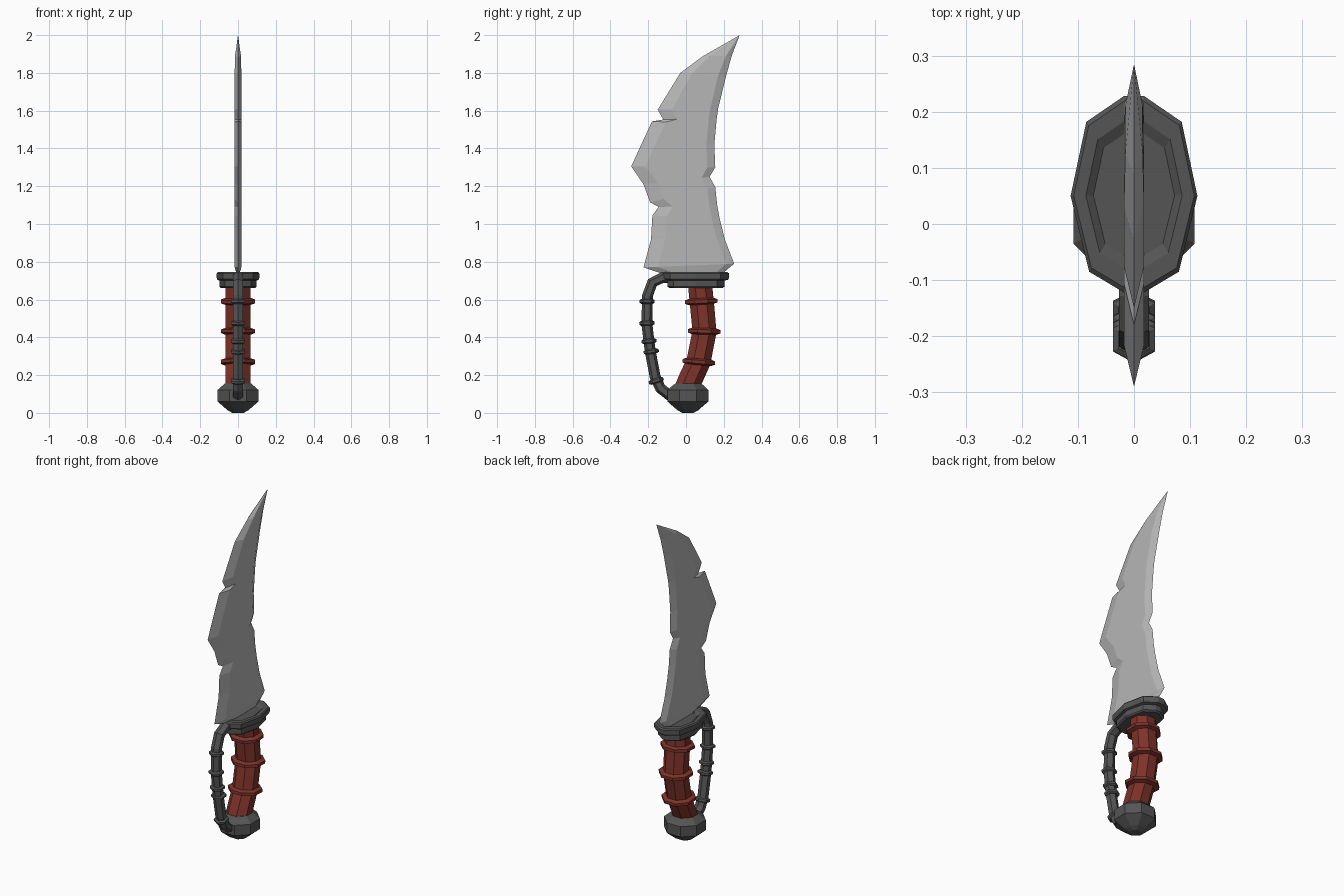
import bpy, bmesh, math
from mathutils import Vector

if "Cube" in bpy.data.objects:
    bpy.data.objects.remove(bpy.data.objects["Cube"])


def material(name, rgb):
    m = bpy.data.materials.new(name)
    m.diffuse_color = (*rgb, 1)
    m.use_nodes = True
    m.node_tree.nodes["Principled BSDF"].inputs["Base Color"].default_value = m.diffuse_color
    return m


STEEL = material("pale steel", (0.47, 0.47, 0.47))
IRON = material("dark iron", (0.09, 0.09, 0.09))
RED = material("red leather", (0.21, 0.033, 0.023))


def loft(name, rings, mat):
    """Skin a list of equal-length point rings and cap both ends."""
    bm = bmesh.new()
    rows = [[bm.verts.new(p) for p in r] for r in rings]
    n = len(rows[0])
    for a, b in zip(rows, rows[1:]):
        for i in range(n):
            j = (i + 1) % n
            bm.faces.new((a[i], a[j], b[j], b[i]))
    bm.faces.new(rows[0])
    bm.faces.new(rows[-1])
    bmesh.ops.recalc_face_normals(bm, faces=bm.faces)
    me = bpy.data.meshes.new(name)
    bm.to_mesh(me)
    bm.free()
    me.materials.append(mat)
    ob = bpy.data.objects.new(name, me)
    bpy.context.collection.objects.link(ob)
    return ob


def ring(y, z, rx, ry, tilt=0.0, n=8):
    """Flat-sided polygon ring; tilt leans it in the YZ plane.
    rx, ry are distances to the flat sides."""
    k = 1 / math.cos(math.pi / n)
    pts = []
    for i in range(n):
        a = (i + 0.5) * 2 * math.pi / n
        u = ry * k * math.sin(a)
        pts.append((rx * k * math.cos(a), y + u * math.cos(tilt), z + u * math.sin(tilt)))
    return pts


def collar(name, y, z, rx, ry, h, tilt, mat, n=8):
    """Raised band around a bar, with a bevelled rim."""
    ax = Vector((0, -math.sin(tilt), math.cos(tilt)))
    rows = []
    for t, s in ((-0.5, 0.75), (-0.25, 1), (0.25, 1), (0.5, 0.75)):
        rows.append(ring(y + ax.y * h * t, z + ax.z * h * t, rx * s, ry * s, tilt, n))
    return loft(name, rows, mat)


# Blade: pairs of points on the cutting edge and the back (y, z, y, z)
blade_rows = [
    (-0.12, 0.735, 0.19, 0.735), (-0.225, 0.77, 0.255, 0.79),
    (-0.185, 0.92, 0.205, 0.92), (-0.178, 1.045, 0.178, 1.03),
    (-0.145, 1.09, 0.165, 1.10), (-0.19, 1.115, 0.155, 1.195),
    (-0.225, 1.21, 0.125, 1.25), (-0.29, 1.305, 0.155, 1.30),
    (-0.235, 1.425, 0.15, 1.42), (-0.18, 1.543, 0.16, 1.53),
    (-0.12, 1.553, 0.163, 1.56), (-0.15, 1.605, 0.17, 1.61),
    (-0.03, 1.80, 0.21, 1.775), (0.087, 1.887, 0.242, 1.89),
    (0.282, 1.998, 0.284, 2.0)]
rings = []
for i, (ya, za, yb, zb) in enumerate(blade_rows):
    a, b = Vector((0, ya, za)), Vector((0, yb, zb))
    w = (b - a).length
    d = (b - a) / w
    p, q = a + d * min(0.075, w * 0.25), b - d * min(0.042, w * 0.2)
    t = Vector((0.008 if i == 0 else min(0.018, w * 0.1), 0, 0))
    rings.append([a, p + t, q + t, b, q - t, p - t])
loft("blade", rings, STEEL)

# Hand guard: ten-sided plate in two tiers with a sunken top
outline = [(0.018, -0.122), (0.08, -0.085), (0.113, 0.05), (0.085, 0.182), (0.018, 0.228)]
outline += [(-x, y) for x, y in reversed(outline)]
tiers = [(0.66, 0.80), (0.668, 0.86), (0.70, 0.86), (0.705, 0.97), (0.715, 1.0),
         (0.738, 1.0), (0.745, 0.95), (0.745, 0.76), (0.735, 0.64)]
loft("hand_guard", [[(x * s, 0.052 + (y - 0.052) * s, z) for x, y in outline]
                    for z, s in tiers], IRON)

# Curved grip
grip = [(0.0, 0.12, -0.3), (0.02, 0.17, -0.38), (0.066, 0.27, -0.3),
        (0.098, 0.43, -0.08), (0.085, 0.57, 0.07), (0.075, 0.67, 0.0)]
loft("grip", [ring(y, z, 0.067, 0.064, t) for y, z, t in grip], RED)
for i, (y, z, t) in enumerate([(0.068, 0.27, -0.08), (0.096, 0.432, -0.03), (0.08, 0.59, 0.05)]):
    collar(f"grip_band_{i + 1}", y, z, 0.09, 0.086, 0.034, t, RED)

# Pommel
loft("pommel", [ring(0.012 if z > 0.14 else 0.01, z, r, r) for z, r in
                ((0.0, 0.03), (0.014, 0.055), (0.06, 0.108), (0.122, 0.108), (0.155, 0.07))], IRON)

# Knuckle bar swept from the guard down to the pommel
path = [Vector((0, y, z)) for y, z in (
    (-0.05, 0.716), (-0.125, 0.716), (-0.178, 0.69), (-0.204, 0.62), (-0.207, 0.47),
    (-0.19, 0.33), (-0.163, 0.19), (-0.135, 0.13), (-0.09, 0.095), (-0.04, 0.085))]
rings = []
for i, p in enumerate(path):
    d = (path[min(i + 1, len(path) - 1)] - path[max(i - 1, 0)]).normalized()
    rings.append(ring(p.y, p.z, 0.027, 0.025, math.atan2(d.y, -d.z), 6))
loft("knuckle_bar", rings, IRON)
for i, (y, z, t) in enumerate([(-0.206, 0.59, 0.0), (-0.207, 0.475, 0.05), (-0.196, 0.38, 0.1),
                               (-0.184, 0.325, 0.15), (-0.158, 0.17, 0.3)]):
    collar(f"knuckle_band_{i + 1}", y, z, 0.037, 0.035, 0.026, t, IRON, 6)
